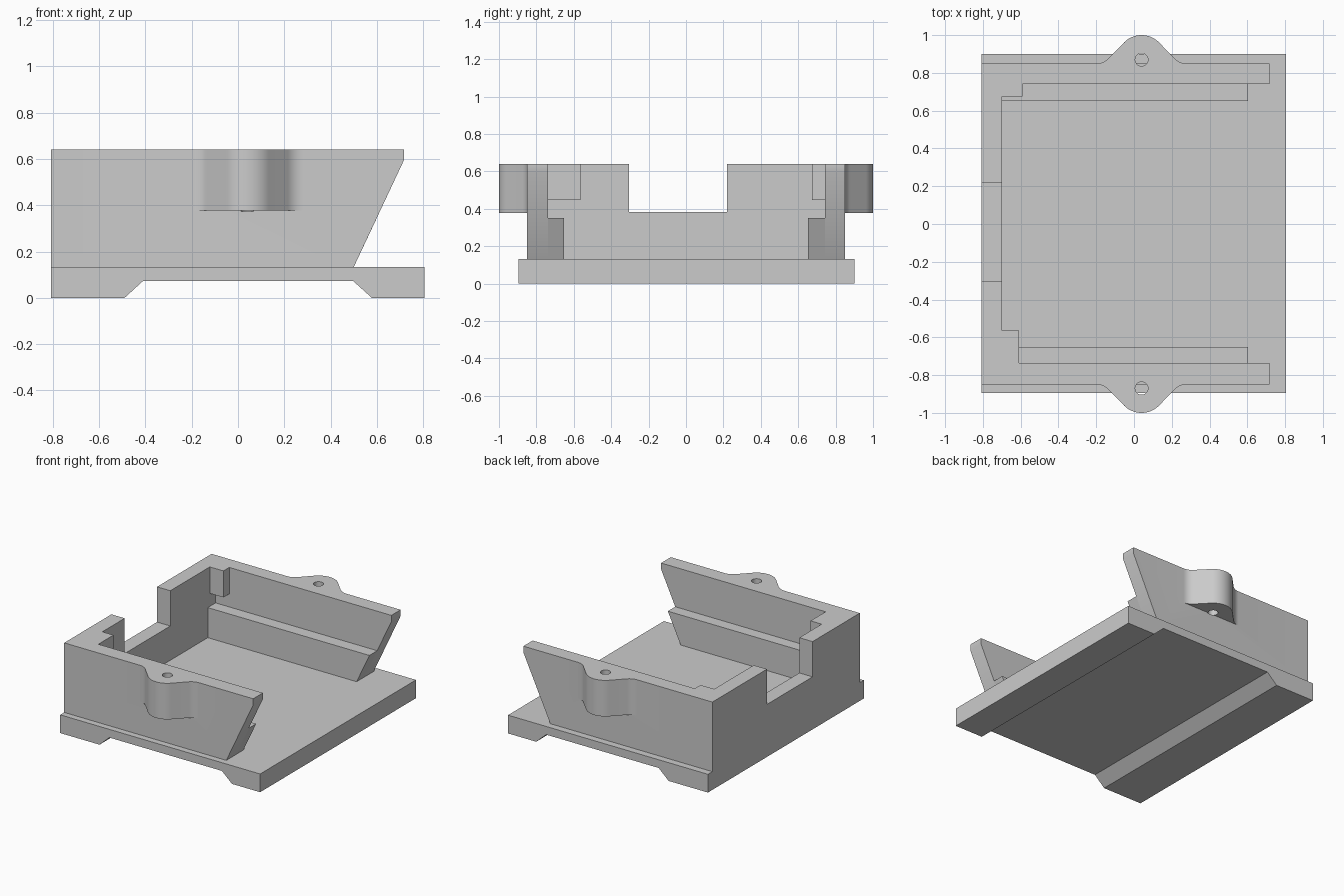
import bpy, bmesh
from math import radians, sin, cos

cube = bpy.data.objects.get("Cube")
if cube:
    bpy.data.objects.remove(cube, do_unlink=True)

grey = bpy.data.materials.new("light grey")
grey.use_nodes = True
grey.diffuse_color = (0.6, 0.6, 0.6, 1)
grey.node_tree.nodes["Principled BSDF"].inputs["Base Color"].default_value = (0.6, 0.6, 0.6, 1)


def prism(name, outline, axis, low, high):
    """Extrude a 2D outline along an axis (0 = x, 1 = y, 2 = z)."""
    bm = bmesh.new()
    verts = []
    for a, b in outline:
        co = [a, b]
        co.insert(axis, low)
        verts.append(bm.verts.new(co))
    face = bm.faces.new(verts)
    grown = bmesh.ops.extrude_face_region(bm, geom=[face])["geom"]
    shift = [0, 0, 0]
    shift[axis] = high - low
    bmesh.ops.translate(bm, vec=shift, verts=[g for g in grown if isinstance(g, bmesh.types.BMVert)])
    bmesh.ops.recalc_face_normals(bm, faces=bm.faces)
    mesh = bpy.data.meshes.new(name)
    bm.to_mesh(mesh)
    bm.free()
    mesh.materials.append(grey)
    obj = bpy.data.objects.new(name, mesh)
    bpy.context.collection.objects.link(obj)
    return obj


def combine(target, other, operation):
    """Apply a boolean to the target and discard the other part."""
    mod = target.modifiers.new("combine", "BOOLEAN")
    mod.operation, mod.solver, mod.object = operation, "EXACT", other
    bpy.context.view_layer.objects.active = target
    bpy.ops.object.modifier_apply(modifier=mod.name)
    bpy.data.objects.remove(other, do_unlink=True)


def box(name, x0, x1, y0, y1, z0, z1):
    return prism(name, [(x0, y0), (x1, y0), (x1, y1), (x0, y1)], 2, z0, z1)


def arc(cx, cy, r, start, end, steps):
    angles = [radians(start + (end - start) * i / steps) for i in range(steps + 1)]
    return [(cx + r * cos(t), cy + r * sin(t)) for t in angles]


FLOOR, TOP, BACK, LUG_X = 0.133, 0.64, -0.807, 0.04

# Base plate with a bevelled channel underneath
prism("base_plate", [(BACK, 0), (-0.49, 0), (-0.41, 0.073), (0.497, 0.073), (0.578, 0),
                     (0.805, 0), (0.805, FLOOR), (BACK, FLOOR)], 1, -0.895, 0.9)

# Notched end wall
end_wall = prism("end_wall", [(-0.737, FLOOR), (0.742, FLOOR), (0.742, TOP), (0.22, TOP),
                              (0.22, 0.383), (-0.305, 0.383), (-0.305, TOP), (-0.737, TOP)],
                 0, BACK, -0.7)

# Slanted side walls with a screw lug and an inner ledge on each
wall_side = [(BACK, FLOOR), (0.5, FLOOR), (0.717, 0.595), (0.717, TOP), (BACK, TOP)]
ledge_side = [(-0.7, FLOOR), (0.5, FLOOR), (0.603, 0.352), (-0.7, 0.352)]
half_lug = arc(0.24, 0.94, 0.091, -90, -135, 8)
right_half = [(x, y) for x, y in half_lug]
crown = arc(0, 0.87, 0.13, 45, 135, 20)
left_half = [(-x, y) for x, y in reversed(half_lug)]
lug_outline = [(0.24, 0.8)] + right_half + crown + left_half + [(-0.24, 0.8)]

for label, s, inner in (("front", -1, 0.737), ("back", 1, 0.742)):
    wall = prism(label + "_wall", wall_side, 1, s * inner, s * 0.849)
    lug = prism(label + "_lug", [(LUG_X + x, s * y) for x, y in lug_outline], 2, 0.377, TOP)
    combine(wall, lug, "UNION")
    hole = prism(label + "_hole", arc(LUG_X, s * 0.87, 0.034, 0, 345, 23), 2, 0.372, 0.8)
    combine(wall, hole, "DIFFERENCE")
    bpy.ops.object.select_all(action="DESELECT")
    wall.select_set(True)
    bpy.context.view_layer.objects.active = wall
    bpy.ops.object.shade_smooth_by_angle(angle=radians(30))
    prism(label + "_ledge", ledge_side, 1, s * 0.652, s * inner)

# Stop blocks hanging in the two inner corners
box("front_stop_block", -0.7, -0.61, -0.737, -0.563, 0.447, TOP)
box("back_stop_block", -0.7, -0.59, 0.675, 0.742, 0.447, TOP)
